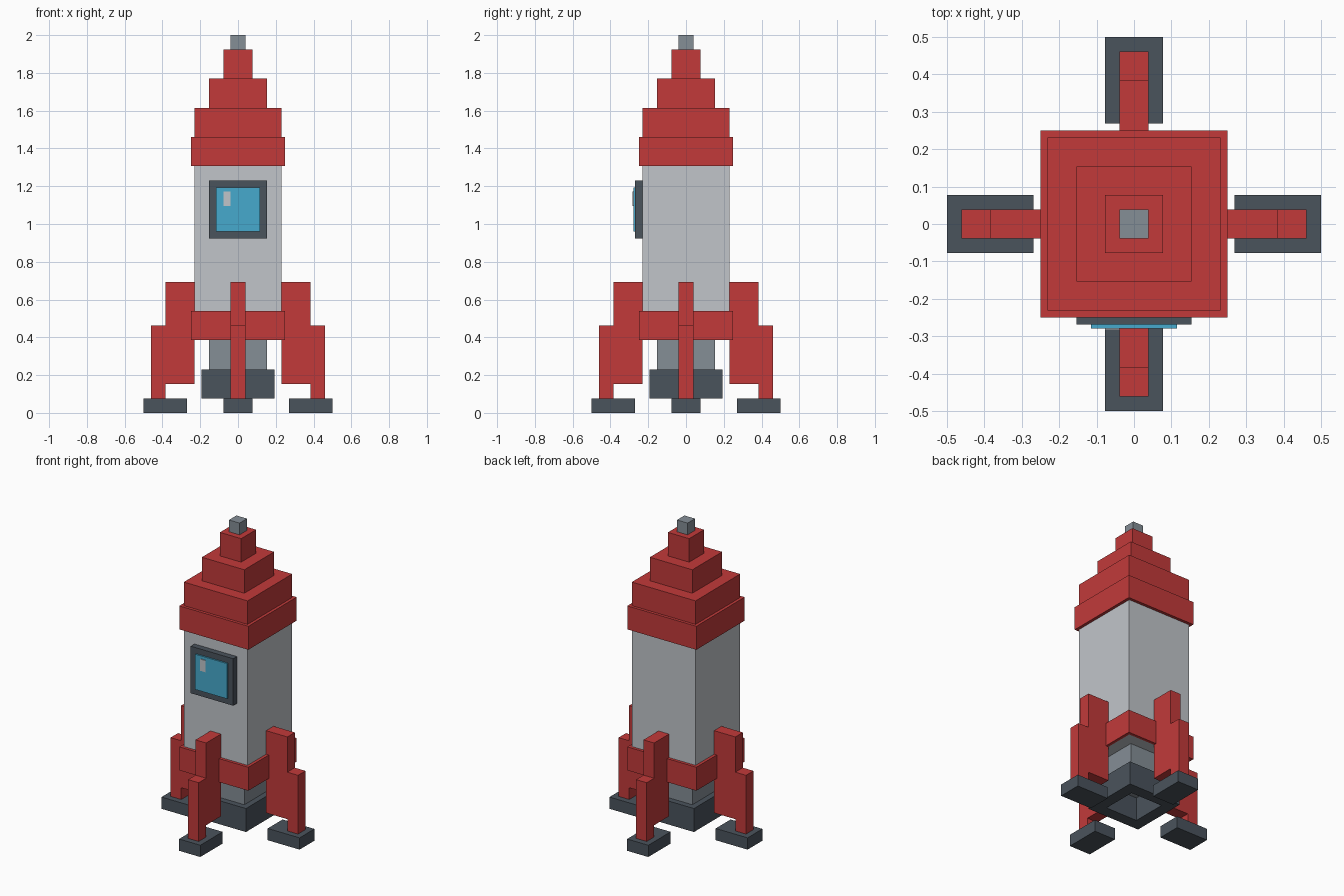
import bpy, bmesh, math
from mathutils import Matrix

if "Cube" in bpy.data.objects:
    bpy.data.objects.remove(bpy.data.objects["Cube"])

U = 2 / 52  # one block unit; the rocket is 52 blocks tall


def material(name, rgb):
    m = bpy.data.materials.new(name)
    lin = [(c / 255 / 12.92 if c <= 10 else ((c / 255 + 0.055) / 1.055) ** 2.4) for c in rgb]
    m.diffuse_color = (*lin, 1)
    m.use_nodes = True
    m.node_tree.nodes["Principled BSDF"].inputs["Base Color"].default_value = m.diffuse_color
    return m


RED = material("red", (194, 58, 58))
HULL = material("light grey", (193, 197, 202))
STEEL = material("mid grey", (133, 142, 150))
DARK = material("dark slate", (74, 83, 92))
GLASS = material("sky blue", (70, 170, 205))


def finish(name, bm, mat):
    bmesh.ops.recalc_face_normals(bm, faces=bm.faces)
    me = bpy.data.meshes.new(name)
    bm.to_mesh(me)
    bm.free()
    me.materials.append(mat)
    ob = bpy.data.objects.new(name, me)
    bpy.context.collection.objects.link(ob)
    return ob


def box(name, x, y, z, mat):
    """Box from (min, max) ranges in block units."""
    bm = bmesh.new()
    bmesh.ops.create_cube(bm, size=1)
    for v in bm.verts:
        v.co = [U * ((r[0] + r[1]) / 2 + c * (r[1] - r[0])) for c, r in zip(v.co, (x, y, z))]
    return finish(name, bm, mat)


def block(name, half, z0, z1, mat):
    """Centred square block."""
    return box(name, (-half, half), (-half, half), (z0, z1), mat)


def ring(name, half, hole, z0, z1, mat):
    """Square tube, open through the middle."""
    bm = bmesh.new()
    corners = [(-1, -1), (1, -1), (1, 1), (-1, 1)]
    loops = [[bm.verts.new((x * h * U, y * h * U, z * U)) for x, y in corners]
             for h, z in ((half, z0), (half, z1), (hole, z1), (hole, z0))]
    for i in range(4):
        a, b = loops[i], loops[(i + 1) % 4]
        for j in range(4):
            k = (j + 1) % 4
            bm.faces.new((a[j], a[k], b[k], b[j]))
    return finish(name, bm, mat)


def fin(name, angle):
    """Stepped fin profile extruded to two blocks thick."""
    profile = [(6, 4), (10, 4), (10, 2), (12, 2), (12, 12), (10, 12), (10, 18), (6, 18)]
    bm = bmesh.new()
    face = bm.faces.new([bm.verts.new((x * U, -U, z * U)) for x, z in profile])
    out = bmesh.ops.extrude_face_region(bm, geom=[face])
    moved = [g for g in out["geom"] if isinstance(g, bmesh.types.BMVert)]
    bmesh.ops.translate(bm, verts=moved, vec=(0, 2 * U, 0))
    ob = finish(name, bm, RED)
    ob.data.transform(Matrix.Rotation(angle, 4, "Z"))


# Engine, hull and bands
ring("engine_nozzle", 5, 3, 2, 6, DARK)
block("engine_neck", 4, 6, 10, STEEL)
block("hull", 6, 10, 34, HULL)
ring("lower_band", 6.5, 6, 10, 14, RED)

# Stepped nose
block("upper_band", 6.5, 34, 38, RED)
for name, half, z in (("nose_lower", 6, 38), ("nose_middle", 4, 42), ("nose_upper", 2, 46)):
    block(name, half, z, z + 4, RED)
block("nose_tip", 1, 50, 52, STEEL)

# Window on the front
box("window_frame", (-4, 4), (-7, -6), (24, 32), DARK)
box("window_glass", (-3, 3), (-7.25, -7), (25, 31), GLASS)
box("window_glint", (-2, -1), (-7.37, -7.25), (28.5, 30.5), HULL)

# Four fins with landing feet
for i, side in enumerate(("right", "back", "left", "front")):
    turn = i * math.pi / 2
    fin("fin_" + side, turn)
    foot = box("foot_" + side, (7, 13), (-2, 2), (0, 2), DARK)
    foot.data.transform(Matrix.Rotation(turn, 4, "Z"))
